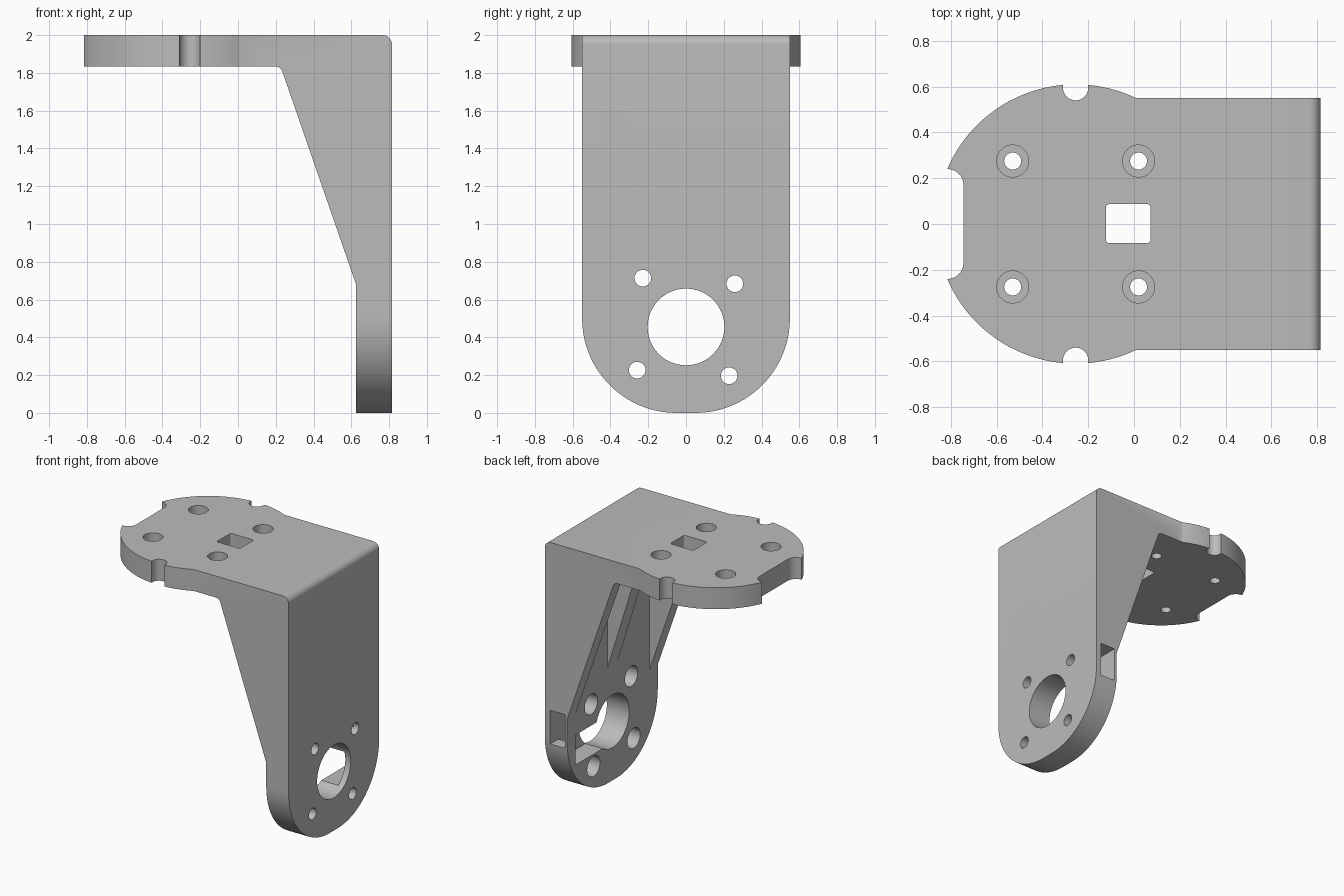
import bpy, math
from mathutils import Vector

if "Cube" in bpy.data.objects:
    bpy.data.objects.remove(bpy.data.objects["Cube"], do_unlink=True)

grey = bpy.data.materials.new("plain grey")
grey.use_nodes = True
grey.diffuse_color = (0.5, 0.5, 0.5, 1)
grey.node_tree.nodes["Principled BSDF"].inputs["Base Color"].default_value = (0.5, 0.5, 0.5, 1)


def prism(name, outline, axis, low, high):
    """Extrude a 2D outline along an axis: x takes (y, z), y takes (x, z), z takes (x, y)."""
    place = {"x": lambda p, d: (d, p[0], p[1]),
             "y": lambda p, d: (p[0], d, p[1]),
             "z": lambda p, d: (p[0], p[1], d)}[axis]
    n = len(outline)
    verts = [place(p, d) for d in (low, high) for p in outline]
    faces = [list(range(n))[::-1], list(range(n, 2 * n))]
    faces += [[i, (i + 1) % n, n + (i + 1) % n, n + i] for i in range(n)]
    mesh = bpy.data.meshes.new(name)
    mesh.from_pydata(verts, [], faces)
    area = sum(outline[i][0] * outline[(i + 1) % n][1] - outline[(i + 1) % n][0] * outline[i][1]
               for i in range(n))
    if (area < 0) != (axis == "y"):
        mesh.flip_normals()
    mesh.materials.append(grey)
    obj = bpy.data.objects.new(name, mesh)
    bpy.context.collection.objects.link(obj)
    return obj


def circle(u, v, r, n=48):
    return [(u + r * math.cos(2 * math.pi * i / n), v + r * math.sin(2 * math.pi * i / n))
            for i in range(n)]


def rect(u0, u1, v0, v1):
    return [(u0, v0), (u1, v0), (u1, v1), (u0, v1)]


def rounded(points, radii, steps=8):
    """Replace each corner that has a radius with a tangent arc."""
    out = []
    for i, (p, r) in enumerate(zip(points, radii)):
        p = Vector(p)
        if r == 0:
            out.append(tuple(p))
            continue
        a = (Vector(points[i - 1]) - p).normalized()
        b = (Vector(points[(i + 1) % len(points)]) - p).normalized()
        half = a.angle(b) / 2
        centre = p + (a + b).normalized() * (r / math.sin(half))
        start = p + a * (r / math.tan(half)) - centre
        end = p + b * (r / math.tan(half)) - centre
        sweep = start.angle(end)
        for k in range(steps + 1):
            t = k / steps
            q = (start * math.sin((1 - t) * sweep) + end * math.sin(t * sweep)) / math.sin(sweep)
            out.append(tuple(centre + q))
    return out


def combine(target, tool, operation):
    tool.hide_render = True
    mod = target.modifiers.new(operation, "BOOLEAN")
    mod.operation = operation
    mod.solver = "EXACT"
    mod.object = tool
    bpy.context.view_layer.objects.active = target
    bpy.ops.object.modifier_apply(modifier=mod.name)
    bpy.data.objects.remove(tool, do_unlink=True)


def cut(name, outline, axis, low, high):
    combine(bracket, prism(name, outline, axis, low, high), "DIFFERENCE")


# Solid bracket side profile with a sloped underside
profile = [(-0.1, 2), (-0.1, 1.835), (0.225, 1.835), (0.625, 0.68), (0.625, 0), (0.815, 0), (0.815, 2)]
bracket = prism("motor_bracket", rounded(profile, [0, 0, 0.04, 0, 0, 0, 0.05]), "y", -0.55, 0.55)

# Rounded lower end of the upright
end_shape = rounded([(-0.55, 0), (0.55, 0), (0.55, 3), (-0.55, 3)], [0.5, 0.5, 0, 0], 24)
combine(bracket, prism("end_shape", end_shape, "x", -1, 1), "INTERSECT")

# Hollows between the side gussets and the middle rib
hollow = [(0.1, 1.835), (0.1, 0.6), (0.625, 0.6), (0.625, 1.835)]
for side in (-1, 1):
    low, high = sorted((side * 0.06, side * 0.45))
    cut("hollow", hollow, "y", low, high)
rib_trim = [(0.1, 1.9), (0.1, 0.6), (0.625, 0.6), (0.625, 0.89), (0.33, 1.835), (0.2, 1.835)]
rib_trim[0] = (0.1, 1.835)
cut("rib_trim", rib_trim[:5], "y", -0.07, 0.07)

# Round mounting flange with edge notches
middle = -0.255
combine(bracket, prism("flange", circle(middle, 0, 0.61, 128), "z", 1.835, 2), "UNION")
end_notch = rounded(rect(-1, -0.745, -0.24, 0.24), [0, 0.07, 0.07, 0])
cut("end_notch", end_notch, "z", 1.7, 2.1)
for side in (-1, 1):
    notch = [(middle + 0.055 * math.cos(a * math.pi / 16), side * (0.595 - 0.055 * math.sin(a * math.pi / 16)))
             for a in range(17)]
    notch += [(middle - 0.055, side * 0.8), (middle + 0.055, side * 0.8)]
    cut("side_notch", notch, "z", 1.7, 2.1)

# Counterbored flange holes and the square window
for x in (-0.53, 0.02):
    for y in (-0.275, 0.275):
        cut("flange_hole", circle(x, y, 0.037, 32), "z", 1.7, 2.1)
        cut("flange_counterbore", circle(x, y, 0.07), "z", 1.9, 2.1)
cut("window", rounded(rect(-0.123, 0.073, -0.083, 0.087), [0.015] * 4, 4), "z", 1.7, 2.1)

# Shaft hole and the slightly turned ring of counterbored bolt holes
cut("shaft_hole", circle(0, 0.455, 0.203, 64), "x", 0.3, 1)
for k in range(4):
    angle = math.radians(41.5 + 90 * k)
    y, z = 0.345 * math.cos(angle), 0.455 + 0.345 * math.sin(angle)
    cut("bolt_hole", circle(y, z, 0.044, 32), "x", 0.3, 1)
    cut("bolt_counterbore", circle(y, z, 0.078), "x", 0.5, 0.72)

# Cable recess beside the shaft hole and its opening in the side
cut("cable_recess", rect(0.05, 0.45, 0.29, 0.52), "x", 0.5, 0.77)
cut("cable_opening", rect(0.645, 0.77, 0.45, 0.71), "y", 0.3, 0.7)

# Centre and shade
bpy.ops.object.select_all(action="DESELECT")
bracket.select_set(True)
bpy.context.view_layer.objects.active = bracket
bpy.ops.object.shade_smooth_by_angle(angle=math.radians(30))
